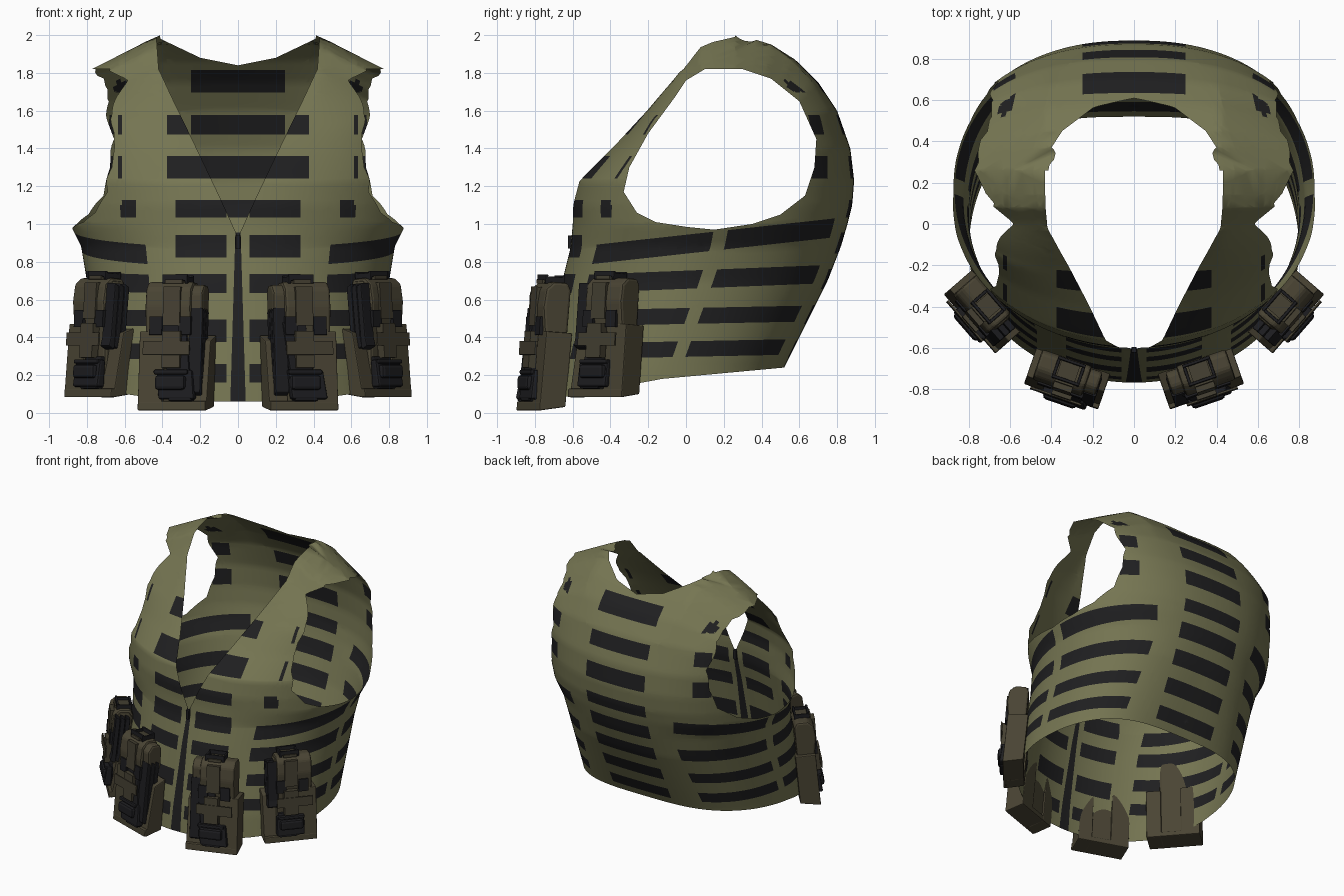
import bpy, bmesh
from math import sin, cos, radians
from mathutils import Matrix, Vector

if "Cube" in bpy.data.objects:
    bpy.data.objects.remove(bpy.data.objects["Cube"])


def material(name, rgb, rough=0.9):
    m = bpy.data.materials.new(name)
    m.use_nodes = True
    m.diffuse_color = (*rgb, 1)
    node = m.node_tree.nodes["Principled BSDF"]
    node.inputs["Base Color"].default_value = (*rgb, 1)
    node.inputs["Roughness"].default_value = rough
    return m


OLIVE = material("olive cloth", (0.18, 0.18, 0.085))
WEB = material("black webbing", (0.014, 0.014, 0.015))
BROWN = material("brown pouch cloth", (0.068, 0.058, 0.034))
STRAP = material("dark brown strap", (0.058, 0.05, 0.031))
BLACK = material("black plastic", (0.012, 0.012, 0.014), 0.6)


def finish(name, bm, mats, smooth=False):
    mesh = bpy.data.meshes.new(name)
    bm.to_mesh(mesh)
    bm.free()
    for m in mats:
        mesh.materials.append(m)
    if smooth:
        mesh.shade_smooth()
    ob = bpy.data.objects.new(name, mesh)
    bpy.context.collection.objects.link(ob)
    return ob


def clamp(v):
    return max(0.0, min(1.0, v))


# Torso profile: height, front depth, back depth, half width, front and back roundness
PROFILE = [
    (0.05, -0.77, 0.46, 0.8, 1, 0.6), (0.24, -0.745, 0.52, 0.8, 1, 0.6),
    (0.4, -0.715, 0.6, 0.8, 1, 0.65), (0.7, -0.655, 0.75, 0.8, 1, 0.75),
    (0.88, -0.61, 0.82, 0.83, 1, 0.85), (1.0, -0.6, 0.855, 0.89, 1, 0.85),
    (1.1, -0.6, 0.88, 0.9, 1, 0.85), (1.23, -0.57, 0.89, 0.91, 0.95, 0.85),
    (1.4, -0.4, 0.87, 0.91, 0.78, 0.85), (1.6, -0.21, 0.8, 0.9, 0.5, 0.85),
    (1.75, -0.08, 0.7, 0.94, 0.35, 0.85), (1.87, 0.02, 0.58, 0.95, 0.25, 0.8),
    (1.96, 0.09, 0.44, 0.95, 0.25, 0.6), (2.0, 0.26, 0.26, 0.95, 0.25, 0.25)]
RIDGE = 0.26


def profile(z):
    for a, b in zip(PROFILE, PROFILE[1:]):
        if z <= b[0]:
            t = clamp((z - a[0]) / (b[0] - a[0]))
            return [p + (q - p) * t for p, q in zip(a[1:], b[1:])]
    return PROFILE[-1][1:]


def torso(angle, h):
    """Surface point; angle runs from front (-90) to back (90), h from hem to shoulder."""
    s, c = sin(radians(angle)), max(0.0, cos(radians(angle)))
    hem = 0.18 + (0.06 if s > 0 else 0.12) * s
    z = hem + (2.0 - hem) * h
    front, back, width, round_front, round_back = profile(z)
    x = width * c ** (round_back if s > 0 else round_front) if c > 0.0001 else 0
    y = (front + back) / 2 + (back - front) / 2 * s
    z -= 0.51 * max(0, x - 0.42) * clamp((z - 1.55) / 0.3)
    return Vector((x, y, z))


# Webbing rows: height, half height, slope towards the back
FRONT = [(0.21, 0.048, 0), (0.435, 0.06, 0), (0.685, 0.05, 0), (0.882, 0.06, 0)]
SIDE = [(0.338, 0.041, 0.02), (0.513, 0.042, 0.02), (0.705, 0.048, 0.04), (0.893, 0.05, 0.11)]
BACK = [(0.338, 0.045, 0), (0.52, 0.05, 0), (0.71, 0.053, 0), (0.9, 0.056, 0)]
CHEST = [(1.08, 0.046, 0), (1.3, 0.06, 0), (1.525, 0.052, 0), (1.755, 0.06, 0)]


def is_webbing(angle, p):
    if p.y < 0 and p.x < zip_width(p.z):
        return True
    centre = p.x < 0.4 and abs(angle) > 60
    low = SIDE if not centre else FRONT if angle < 0 else BACK
    for z, half, slope in low + CHEST:
        if abs(p.z - slope * p.y - z) < half:
            break
    else:
        return False
    if centre and z < 1.2:
        return p.x < 0.25 if angle > 0 else 0.06 < p.x < 0.33
    if z < 1:
        return -54 < angle < 3 or 8 < angle < 64
    if angle > 0:
        return p.x < 0.25 or (1.2 < z < 1.6 and 43 < angle < 54) \
            or (p.z > 1.7 and p.z < 1.76 and 0.58 < p.x < 0.65 and p.y > 0.45)
    if z < 1.2:
        return 0.54 < p.x < 0.62
    return z < 1.7 and (p.x < 0.375 or 0.615 < p.x < 0.635)


def zip_width(z):
    return 0.014 + 0.03 * (0.95 - z)


def inside(p, poly):
    hit = False
    for a, b in zip(poly, poly[1:] + poly[:1]):
        if (a[1] > p[1]) != (b[1] > p[1]):
            if p[0] < a[0] + (p[1] - a[1]) * (b[0] - a[0]) / (b[1] - a[1]):
                hit = not hit
    return hit


def slice_plane(bm, point, normal):
    bmesh.ops.bisect_plane(bm, geom=bm.verts[:] + bm.edges[:] + bm.faces[:], dist=0.00005,
                           plane_co=point, plane_no=Vector(normal).normalized())


def cut(bm, poly, i, j, keep=lambda p: False):
    """Slice along each side of a flat outline, then remove the faces inside it."""
    for a, b in zip(poly, poly[1:] + poly[:1]):
        point, normal = Vector(), Vector()
        point[i], point[j] = a
        normal[i], normal[j] = b[1] - a[1], a[0] - b[0]
        slice_plane(bm, point, normal)
    dead = []
    for f in bm.faces:
        p = f.calc_center_median()
        if not keep(p) and inside((p[i], p[j]), poly):
            dead.append(f)
    bmesh.ops.delete(bm, geom=dead, context='FACES')


ARMHOLE = [(-0.33, 1.17), (-0.26, 1.06), (-0.16, 1.01), (0, 0.985), (0.15, 0.97),
           (0.35, 1.0), (0.5, 1.05), (0.63, 1.15), (0.68, 1.3), (0.69, 1.45),
           (0.6, 1.65), (0.45, 1.77), (0.3, 1.82), (0.1, 1.82), (0, 1.76),
           (-0.06, 1.67), (-0.2, 1.48), (-0.3, 1.3)]
FRONT_NECK = [(-0.1, 0.93), (0, 0.93), (0.1, 1.15), (0.2, 1.36), (0.35, 1.67),
              (0.42, 1.82), (0.44, 2.1), (-0.1, 2.1)]
BACK_NECK = [(-0.1, 1.84), (0, 1.84), (0.2, 1.88), (0.41, 1.98), (0.44, 2.1), (-0.1, 2.1)]

# Vest shell: one half, mirrored
bm = bmesh.new()
ANGLE = bm.faces.layers.float.new("angle")
COLS, LEVELS = 90, 70
grid = [[bm.verts.new(torso(-90 + 180 * i / COLS, j / LEVELS)) for j in range(LEVELS + 1)]
        for i in range(COLS + 1)]
for i in range(COLS):
    for j in range(LEVELS):
        f = bm.faces.new((grid[i][j], grid[i + 1][j], grid[i + 1][j + 1], grid[i][j + 1]))
        f[ANGLE] = -90 + 180 * (i + 0.5) / COLS
bmesh.ops.remove_doubles(bm, verts=bm.verts, dist=0.0005)
cut(bm, ARMHOLE, 1, 2)
cut(bm, FRONT_NECK, 0, 2, lambda p: p.y > RIDGE)
cut(bm, BACK_NECK, 0, 2, lambda p: p.y <= RIDGE)
# Crisp webbing and zip edges
for z, half, slope in FRONT + SIDE + BACK + CHEST:
    for edge in (z - half, z + half):
        slice_plane(bm, (0, 0, edge), (0, -slope, 1))
slice_plane(bm, (zip_width(0), 0, 0), (1, 0, 0.03))
for x in (0.06, 0.25, 0.33, 0.375, 0.54, 0.615, 0.635):
    slice_plane(bm, (x, 0, 0), (1, 0, 0))
for f in bm.faces:
    f.material_index = int(is_webbing(f[ANGLE], f.calc_center_median()))
bm.faces.layers.float.remove(ANGLE)
vest = finish("vest_shell", bm, [OLIVE, WEB], True)
mirror = vest.modifiers.new("Mirror", 'MIRROR')
mirror.use_clip = True


def prism(name, mat, M, outline, x0, x1, bevel=0.0, shear=0.0):
    """Extrude a (y, z) outline from x0 to x1; shear leans it sideways with height."""
    bm = bmesh.new()
    f = bm.faces.new([bm.verts.new((x0, y, z)) for y, z in outline])
    new = bmesh.ops.extrude_face_region(bm, geom=[f])["geom"]
    for v in new:
        if isinstance(v, bmesh.types.BMVert):
            v.co.x = x1
    for v in bm.verts:
        v.co.x += shear * (v.co.z - 0.3)
    if bevel:
        bmesh.ops.bevel(bm, geom=bm.edges[:], offset=bevel, segments=2,
                        profile=0.5, affect='EDGES')
    bm.transform(M)
    bmesh.ops.recalc_face_normals(bm, faces=bm.faces)
    return finish(name, bm, [mat])


def block(name, mat, M, x, y, z, bevel=0.0):
    return prism(name, mat, M, [(y[0], z[0]), (y[1], z[0]), (y[1], z[1]), (y[0], z[1])],
                 x[0], x[1], bevel)


def pouch(tag, M, lid, mags, holder_top, lean):
    # Cloth body with rounded lid, and a wider open pocket below
    prism(tag + "_body", BROWN, M, [(-0.07, 0.03), (0.03, 0.05), (0.04, 0.66), (0.02, 0.7),
          (-0.06, 0.7), (-0.1, 0.66), (-0.11, 0.56), (-0.09, 0.4)], -0.165, 0.09, 0.015)
    prism(tag + "_lid", BROWN, M, [(-0.08, 0.49), (0.03, 0.49), (0.03, 0.65), (0.01, 0.685),
          (-0.055, 0.685), (-0.09, 0.64)], 0.05, lid, 0.015)
    prism(tag + "_pocket", BROWN, M, [(-0.105, 0.0), (0.04, 0.035), (0.05, 0.43), (-0.095, 0.43)],
          -0.195, -0.06, 0.006)
    prism(tag + "_pocket_side", BROWN, M, [(-0.09, 0.0), (0.04, 0.03), (0.05, 0.42), (-0.04, 0.38)],
          0.08, 0.185, 0.006)
    prism(tag + "_base", BROWN, M, [(-0.105, 0.0), (0.04, 0.03), (0.04, 0.07), (-0.105, 0.05)],
          -0.195, 0.185, 0.006)
    # Curved magazines standing on the inner side
    low, top = mags
    for k in range(3):
        y = -0.08 + 0.035 * k
        prism(tag + "_magazine", BLACK, M, [(y - 0.03, low), (y + 0.008, low - 0.02),
              (y + 0.012, 0.35), (y + 0.022, top - 0.02), (y - 0.01, top), (y - 0.02, 0.35)],
              0.08, 0.155, 0.006)
    # Black front holder, wider at the foot, with a clip
    prism(tag + "_holder", BLACK, M, [(-0.13, 0.05), (-0.07, 0.05), (-0.07, holder_top),
          (-0.1, holder_top)], -0.045, 0.085, 0.008, lean)
    prism(tag + "_holder_foot", BLACK, M, [(-0.135, 0.06), (-0.08, 0.06), (-0.08, 0.22),
          (-0.12, 0.22)], -0.1, 0.1, 0.012, lean)
    block(tag + "_clip", BLACK, M, (-0.09, 0.08), (-0.15, -0.08), (0.11, 0.19), 0.018)
    block(tag + "_clip_bar", BLACK, M, (-0.1, 0.09), (-0.135, -0.08), (0.195, 0.22), 0.008)
    # Straps
    block(tag + "_cross_strap", STRAP, M, (-0.16, 0.1), (-0.14, -0.13), (0.3, 0.375))
    block(tag + "_lower_strap", STRAP, M, (-0.055, 0.045), (-0.135, -0.09), (0.23, 0.43))
    block(tag + "_lid_strap", STRAP, M, (-0.06, 0.035), (-0.118, -0.09), (0.46, 0.67))
    block(tag + "_top_strap", STRAP, M, (-0.06, 0.035), (-0.09, 0.02), (0.69, 0.712))
    for x in (-0.1, 0.06):
        block(tag + "_tab", BLACK, M, (x - 0.035, x + 0.035), (-0.114, -0.08), (0.41, 0.51))
    # Wire-like buckle over the lid
    for x in (-0.08, 0.045):
        block(tag + "_buckle_side", BLACK, M, (x, x + 0.015), (-0.08, 0.03), (0.69, 0.73), 0.004)
    for y in (-0.08, 0.015):
        block(tag + "_buckle_bar", BLACK, M, (-0.08, 0.06), (y, y + 0.015), (0.705, 0.74), 0.004)


# Four pouches, mirrored left to right; the front holders lean the same way
for side, s in (("right", 1), ("left", -1)):
    for place, loc, yaw, tall, lid, mags, holder_top, lean in (
            ("front", (-0.315, -0.74, 0.005), -19, 0.98, 0.15, (0.1, 0.56), 0.48, -0.12 * s),
            ("side", (-0.715, -0.42, 0.075), -49, 0.91, 0.1, (0.3, 0.67), 0.24, 0)):
        M = (Matrix.Scale(s, 4, (1, 0, 0)) @ Matrix.Translation(loc)
             @ Matrix.Rotation(radians(yaw), 4, 'Z') @ Matrix.Rotation(radians(-4), 4, 'X')
             @ Matrix.Scale(tall, 4, (0, 0, 1)))
        pouch(side + "_" + place + "_pouch", M, lid, mags, holder_top, lean)

# Zip puller
block("zip_puller", BLACK, Matrix(), (-0.013, 0.013), (-0.625, -0.595), (0.87, 0.94), 0.004)
